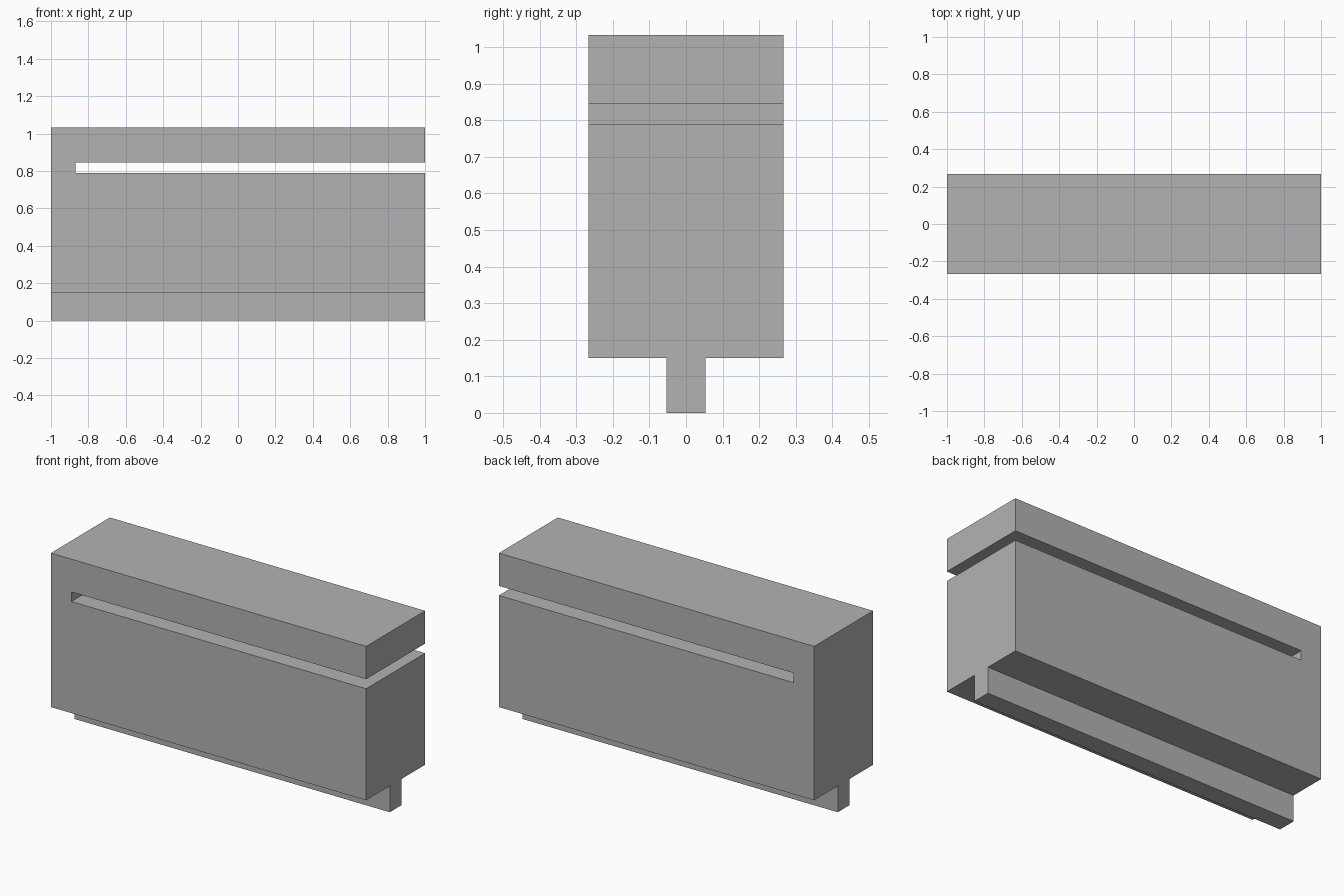
import bpy
import bmesh

cube = bpy.data.objects.get("Cube")
if cube:
    bpy.data.objects.remove(cube, do_unlink=True)

grey = bpy.data.materials.new("plain grey")
grey.use_nodes = True
colour = (0.45, 0.45, 0.45, 1)
grey.diffuse_color = colour
grey.node_tree.nodes["Principled BSDF"].inputs["Base Color"].default_value = colour


def extrude_profile(name, profile, half_depth):
    """Extrude an x-z outline along y, centred on y = 0."""
    bm = bmesh.new()
    face = bm.faces.new([bm.verts.new((x, -half_depth, z)) for x, z in profile])
    result = bmesh.ops.extrude_face_region(bm, geom=[face])
    moved = [v for v in result["geom"] if isinstance(v, bmesh.types.BMVert)]
    bmesh.ops.translate(bm, verts=moved, vec=(0, 2 * half_depth, 0))
    bmesh.ops.recalc_face_normals(bm, faces=bm.faces)
    mesh = bpy.data.meshes.new(name)
    bm.to_mesh(mesh)
    bm.free()
    mesh.materials.append(grey)
    obj = bpy.data.objects.new(name, mesh)
    bpy.context.collection.objects.link(obj)
    return obj


bottom, top = 0.15, 1.033
slot_low, slot_high, slot_end = 0.79, 0.845, -0.87

# Block with a slot that opens through its left end
extrude_profile("slotted_block", [
    (-1, bottom), (1, bottom), (1, slot_low), (slot_end, slot_low),
    (slot_end, slot_high), (1, slot_high), (1, top), (-1, top)], 0.267)

# Narrow rail running under the whole block
extrude_profile("bottom_rail", [(-1, 0), (1, 0), (1, bottom), (-1, bottom)], 0.053)
